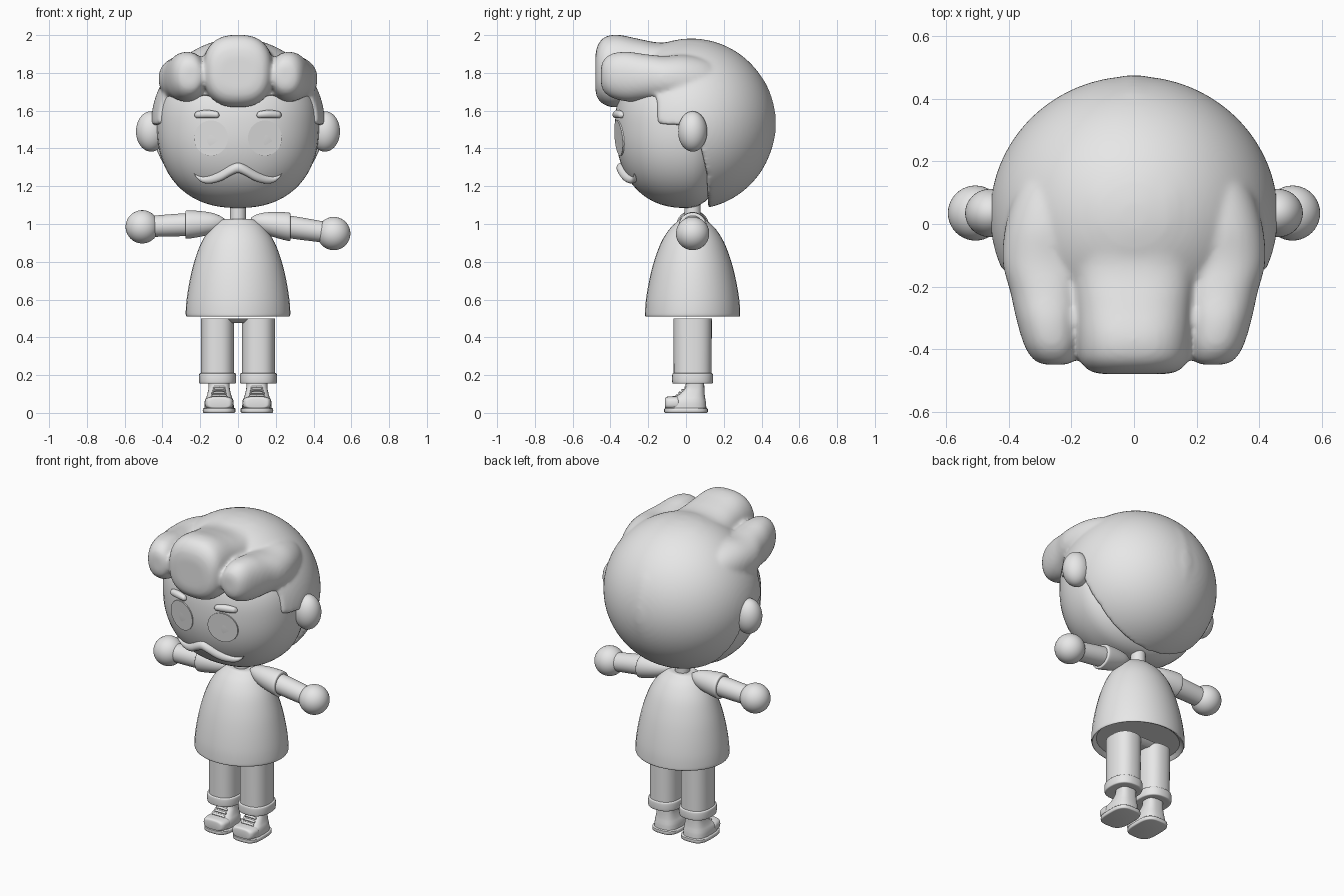
import bpy, bmesh, math
from mathutils import Vector

if "Cube" in bpy.data.objects:
    bpy.data.objects.remove(bpy.data.objects["Cube"], do_unlink=True)

grey = bpy.data.materials.new("light_grey")
grey.use_nodes = True
grey.diffuse_color = (0.8, 0.8, 0.8, 1)
grey.node_tree.nodes["Principled BSDF"].inputs["Base Color"].default_value = (0.8, 0.8, 0.8, 1)


def select(obj):
    bpy.ops.object.select_all(action='DESELECT')
    obj.select_set(True)
    bpy.context.view_layer.objects.active = obj


def finish(name, bm, angle=40):
    bmesh.ops.recalc_face_normals(bm, faces=bm.faces)
    mesh = bpy.data.meshes.new(name)
    bm.to_mesh(mesh)
    bm.free()
    mesh.materials.append(grey)
    obj = bpy.data.objects.new(name, mesh)
    bpy.context.collection.objects.link(obj)
    select(obj)
    bpy.ops.object.shade_smooth_by_angle(angle=math.radians(angle))
    return obj


def place(axis, t, a, b):
    return {'x': (t, a, b), 'y': (a, t, b), 'z': (a, b, t)}[axis]


def loft(name, axis, rows, n=2.0, steps=4, sides=36):
    """Skin superellipse rings (position, centre a, centre b, radius a, radius b)."""
    rows = [Vector(r) for r in rows]
    rings = []
    for i in range(len(rows) - 1):
        p0, p1, p2, p3 = (rows[max(0, min(len(rows) - 1, i + k))] for k in (-1, 0, 1, 2))
        for k in range(steps):
            u = k / steps
            rings.append(0.5 * (2 * p1 + (p2 - p0) * u + (2 * p0 - 5 * p1 + 4 * p2 - p3) * u ** 2
                                + (3 * p1 - p0 - 3 * p2 + p3) * u ** 3))
    rings.append(rows[-1])
    bm = bmesh.new()
    loops = []
    for t, ca, cb, ra, rb in rings:
        loop = []
        for j in range(sides):
            c, s = math.cos(math.tau * j / sides), math.sin(math.tau * j / sides)
            a = ca + ra * math.copysign(abs(c) ** (2 / n), c)
            b = cb + rb * math.copysign(abs(s) ** (2 / n), s)
            loop.append(bm.verts.new(place(axis, t, a, b)))
        loops.append(loop)
    for lo, hi in zip(loops, loops[1:]):
        for j in range(sides):
            k = (j + 1) % sides
            bm.faces.new((lo[j], lo[k], hi[k], hi[j]))
    bm.faces.new(loops[0])
    bm.faces.new(loops[-1])
    return finish(name, bm)


def ball(name, centre, radii, u=40, v=24):
    bm = bmesh.new()
    bmesh.ops.create_uvsphere(bm, u_segments=u, v_segments=v, radius=1)
    for vert in bm.verts:
        vert.co = Vector(centre) + Vector([c * r for c, r in zip(vert.co, radii)])
    return finish(name, bm, 180)


# Head: boxy rounded form, shallower behind so the hair encloses it
P, HEAD_Z = 2.3, 1.53


def head_radii(y, z):
    return 0.43, (0.375 if y < 0 else 0.22), (0.445 if z < 0 else 0.36)


def face_y(x, z):
    rx, ry, rz = head_radii(-1, z - HEAD_Z)
    rest = 1 - abs(x / rx) ** P - abs((z - HEAD_Z) / rz) ** P
    return -ry * max(rest, 0) ** (1 / P)


bm = bmesh.new()
bmesh.ops.create_uvsphere(bm, u_segments=64, v_segments=40, radius=1)
for v in bm.verts:
    k = sum(abs(c / r) ** P for c, r in zip(v.co, head_radii(v.co.y, v.co.z))) ** (-1 / P)
    v.co = v.co * k + Vector((0, 0, HEAD_Z))
finish("head", bm, 180)

# Eyes: thin discs draped on the face
for side, s in (("left", 1), ("right", -1)):
    bm = bmesh.new()
    bmesh.ops.create_circle(bm, cap_ends=True, segments=40, radius=1)
    for v in bm.verts:
        x, z = s * 0.143 + v.co.x * 0.09, 1.455 + v.co.y * 0.093
        v.co = (x, face_y(x, z) - 0.007, z)
    rim = bmesh.ops.extrude_face_region(bm, geom=bm.faces[:])
    for v in rim["geom"]:
        if isinstance(v, bmesh.types.BMVert):
            v.co.y += 0.02
    finish(side + "_eye", bm)

    # Eyebrows
    rows = []
    for u, r in ((-1, .003), (-.93, .011), (-.75, .018), (0, .022), (.75, .018), (.93, .011), (1, .003)):
        x, z = s * (0.165 + 0.066 * u), 1.582 - 0.006 * u * u
        rows.append((x, face_y(x, z) - 0.006, z, r, r))
    loft(side + "_eyebrow", 'x', rows)

    # Ears
    ball(side + "_ear", (s * 0.46, 0.035, 1.49), (0.08, 0.077, 0.107))

# Moustache
half = [(0, 1.297, .027), (.04, 1.283, .028), (.09, 1.255, .027), (.14, 1.237, .022),
        (.185, 1.234, .016), (.215, 1.248, .009), (.233, 1.266, .002)]
whole = [(-x, z, r) for x, z, r in half[:0:-1]] + half
loft("moustache", 'x', [(x, face_y(x, z) - .008, z, r * .9, r) for x, z, r in whole])

# Hair cap with the face opening cut away
cap = ball("hair", (0, 0.028, 1.53), (0.46, 0.445, 0.452), 96, 64)
outline = [(-.6, 1.66), (-.2, 1.69), (-.155, 1.67), (-.15, 1.53), (.04, 1.52), (.08, 1.4),
           (.11, 1.27), (.12, 1.0), (-.6, 1.0)]
bm = bmesh.new()
face = bm.faces.new([bm.verts.new((-0.7, y, z)) for y, z in outline])
out = bmesh.ops.extrude_face_region(bm, geom=[face])
bmesh.ops.translate(bm, vec=(1.4, 0, 0), verts=[g for g in out["geom"] if isinstance(g, bmesh.types.BMVert)])
cutter = finish("hair_cutter", bm)
cutter.hide_render = True
cut = cap.modifiers.new("face_opening", 'BOOLEAN')
cut.operation, cut.object, cut.solver = 'DIFFERENCE', cutter, 'EXACT'
select(cap)
bpy.ops.object.modifier_apply(modifier=cut.name)
bpy.data.objects.remove(cutter, do_unlink=True)

# Swept-up quiff and side curls, fused with the cap
locks = [loft("quiff", 'y', [
    (-.48, 0, 1.80, .10, .09), (-.468, 0, 1.805, .145, .14), (-.43, 0, 1.81, .175, .18),
    (-.36, 0, 1.81, .185, .192), (-.25, 0, 1.82, .19, .16), (-.13, 0, 1.82, .205, .14),
    (0, 0, 1.82, .235, .16), (.12, 0, 1.81, .235, .16), (.22, 0, 1.79, .17, .14),
    (.28, 0, 1.76, .08, .08)], n=2.5)]
for s in (-1, 1):
    locks.append(loft("curl", 'y', [
        (-.45, s * .25, 1.785, .035, .05), (-.435, s * .255, 1.785, .065, .085),
        (-.39, s * .262, 1.785, .088, .118), (-.31, s * .27, 1.78, .105, .132),
        (-.22, s * .275, 1.775, .12, .125), (-.12, s * .28, 1.77, .14, .12),
        (0, s * .26, 1.76, .15, .135), (.12, s * .24, 1.74, .13, .13),
        (.2, s * .22, 1.72, .08, .1)], n=2.2))
# Broad lock down the back
locks.append(loft("back_lock", 'z', [
    (1.25, 0, .25, .1, .1), (1.35, 0, .27, .16, .165), (1.5, 0, .27, .18, .206),
    (1.65, 0, .25, .18, .21), (1.78, 0, .22, .17, .18), (1.86, 0, .2, .1, .1)]))
select(cap)
for lock in locks:
    lock.select_set(True)
bpy.ops.object.join()
remesh = cap.modifiers.new("fuse", 'REMESH')
remesh.mode, remesh.voxel_size, remesh.use_smooth_shade = 'VOXEL', 0.011, True
soften = cap.modifiers.new("soften", 'SMOOTH')
soften.factor, soften.iterations = 0.5, 10

# Neck and shirt
Y = 0.035
loft("neck", 'z', [(.98, 0, Y, .043, .043), (1.12, 0, Y, .043, .043)], steps=1)
loft("shirt", 'z', [(.53, 0, Y, .25, .22), (.512, 0, Y, .268, .24), (.512, 0, Y, .274, .25),
                    (.53, 0, Y, .277, .252), (.6, 0, Y, .272, .247), (.7, 0, Y, .256, .23),
                    (.8, 0, Y, .232, .205), (.9, 0, Y, .195, .168), (.97, 0, Y, .15, .125),
                    (1.01, 0, Y, .11, .085), (1.025, 0, Y, .08, .065), (1.025, 0, Y, .04, .04)])

# Arms: the left one hangs a little lower
for side, s, drop in (("left", 1, .15), ("right", -1, .05)):
    def arm(x, r, s=s, drop=drop):
        return s * x, Y, 1.003 - drop * (x - .15), r, r
    loft(side + "_sleeve", 'x', [arm(.07, .02), arm(.1, .04), arm(.14, .056), (arm(.2, .068)),
                                 arm(.265, .075), arm(.278, .07), arm(.278, .055)])
    loft(side + "_forearm", 'x', [arm(.2, .058), arm(.3, .06), arm(.45, .056)])
    hand = arm(.507, .088)
    ball(side + "_hand", hand[:3], (.088,) * 3)

# Trousers with turned-up cuffs
loft("trouser_seat", 'z', [(.475, 0, Y, .1, .06), (.499, 0, Y, .1, .09)], n=4, steps=1)
for side, s in (("left", 1), ("right", -1)):
    x = s * .108
    loft(side + "_trouser_leg", 'z', [(.19, x, Y, .088, .1), (.499, x, Y, .088, .102)], n=2.4, steps=1)
    loft(side + "_cuff", 'z', [(.155, x, Y, .07, .08), (.155, x, Y, .092, .102), (.165, x, Y, .098, .108),
                               (.2, x, Y, .098, .108), (.21, x, Y, .092, .102), (.21, x, Y, .07, .08)], n=2.4)

    # Shoes: sole, upper, toe cap and laces
    x = s * .1
    loft(side + "_sole", 'z', [(0, x, 0, .08, .11), (.004, x, 0, .086, .115), (.022, x, 0, .086, .115),
                               (.026, x, 0, .08, .108)], n=3.2, steps=2)
    loft(side + "_shoe", 'z', [(.02, x, 0, .078, .108), (.05, x, 0, .077, .106), (.07, x, .005, .073, .098),
                               (.088, x, .022, .066, .078), (.11, x, .036, .06, .062),
                               (.135, x, .046, .056, .051), (.18, x, .048, .056, .047)], n=2.8)
    loft(side + "_toe_cap", 'y', [(-.112, x, .05, .05, .02), (-.108, x, .052, .062, .03),
                                  (-.09, x, .052, .073, .035), (-.05, x, .052, .077, .036),
                                  (-.04, x, .052, .074, .03)], n=3)
    for i in range(4):
        y, z = -.048 + i * .016, .09 + i * .015
        w = .042 - i * .003
        loft(side + "_lace", 'x', [(x - w, y, z - .006, .004, .004), (x - w * .8, y, z, .008, .007),
                                   (x + w * .8, y, z, .008, .007), (x + w, y, z - .006, .004, .004)], sides=10)
